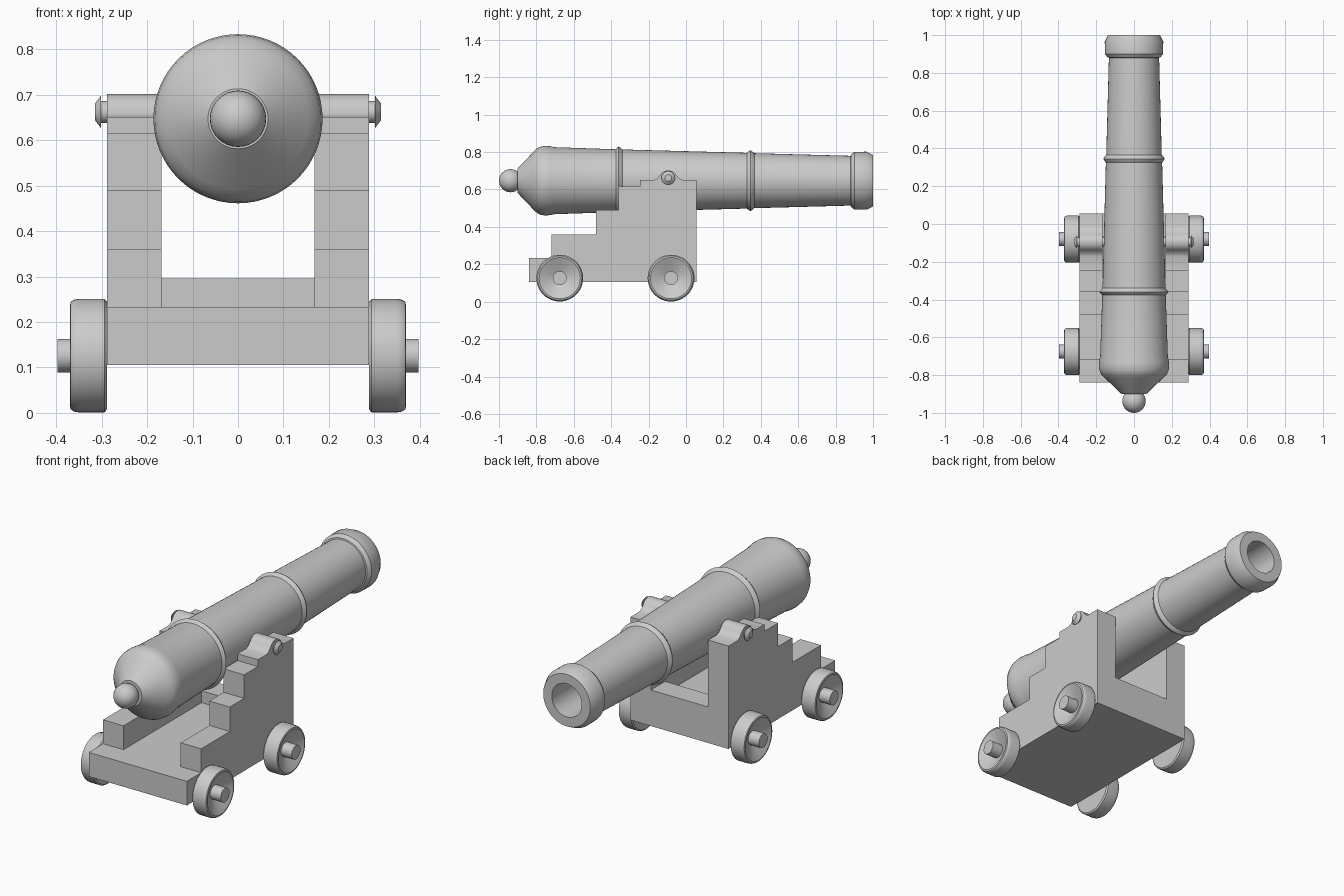
import bpy, bmesh, math
from mathutils import Matrix

cube = bpy.data.objects.get("Cube")
if cube:
    bpy.data.objects.remove(cube, do_unlink=True)

grey = bpy.data.materials.new("plain grey")
grey.use_nodes = True
grey.diffuse_color = (0.6, 0.6, 0.6, 1)
grey.node_tree.nodes["Principled BSDF"].inputs["Base Color"].default_value = (0.6, 0.6, 0.6, 1)


def finish(name, bm, smooth=False):
    bmesh.ops.recalc_face_normals(bm, faces=bm.faces)
    mesh = bpy.data.meshes.new(name)
    bm.to_mesh(mesh)
    bm.free()
    mesh.materials.append(grey)
    obj = bpy.data.objects.new(name, mesh)
    bpy.context.collection.objects.link(obj)
    if smooth:
        bpy.ops.object.select_all(action='DESELECT')
        bpy.context.view_layer.objects.active = obj
        obj.select_set(True)
        bpy.ops.object.shade_smooth_by_angle(angle=math.radians(32))
    return obj


def lathe(name, profile, matrix, steps=48):
    """Spin (distance along axis, radius) points about local z."""
    bm = bmesh.new()
    verts = [bm.verts.new((r, 0, d)) for d, r in profile]
    edges = [bm.edges.new(pair) for pair in zip(verts, verts[1:])]
    bmesh.ops.spin(bm, geom=verts + edges, cent=(0, 0, 0), axis=(0, 0, 1),
                   angle=math.tau, steps=steps)
    bmesh.ops.remove_doubles(bm, verts=bm.verts, dist=0.0002)
    bm.transform(matrix)
    return finish(name, bm, True)


def slab(name, outline, x0, x1):
    """Extrude a (y, z) outline sideways from x0 to x1."""
    bm = bmesh.new()
    face = bm.faces.new([bm.verts.new((x0, y, z)) for y, z in outline])
    out = bmesh.ops.extrude_face_region(bm, geom=[face])
    moved = [v for v in out["geom"] if isinstance(v, bmesh.types.BMVert)]
    bmesh.ops.translate(bm, verts=moved, vec=(x1 - x0, 0, 0))
    return finish(name, bm, True)


def box(name, x, y0, y1, z0, z1):
    return slab(name, [(y0, z0), (y1, z0), (y1, z1), (y0, z1)], -x, x)


AXIS_Z, TRUNNION_Y, TRUNNION_Z = 0.647, -0.095, 0.662
INNER, OUTER, BOTTOM, FLOOR, BACK = 0.168, 0.288, 0.105, 0.233, 0.055

# Barrel with breech, reinforcing rings, muzzle swell and hollow bore
along_y = Matrix.Translation((0, 0, AXIS_Z)) @ Matrix.Rotation(-math.pi / 2, 4, 'X')
lathe("barrel", [
    (-0.9, 0), (-0.9, 0.066), (-0.815, 0.155), (-0.795, 0.174), (-0.775, 0.183),
    (-0.75, 0.186), (-0.725, 0.184), (-0.7, 0.179), (-0.375, 0.168),
    (-0.367, 0.178), (-0.36, 0.183), (-0.353, 0.178), (-0.34, 0.167),
    (0.325, 0.149), (0.338, 0.159), (0.345, 0.162), (0.352, 0.159), (0.365, 0.147),
    (0.88, 0.133), (0.882, 0.14), (0.9, 0.154), (0.965, 0.155), (1, 0.138),
    (1, 0.088), (0.4, 0.088), (0.4, 0)], along_y, 64)

# Round knob behind the breech
knob = bmesh.new()
bmesh.ops.create_uvsphere(knob, u_segments=32, v_segments=16, radius=0.062)
knob.transform(Matrix.Translation((0, -0.938, AXIS_Z)) @ Matrix.Rotation(math.pi / 2, 4, 'X'))
finish("breech_knob", knob, True)

# Carriage floor and rear cross bar
box("carriage_floor", OUTER, -0.84, BACK, BOTTOM, FLOOR)
box("cross_bar", INNER, -0.065, BACK, FLOOR, 0.296)

# Stepped cheeks with a rounded cap over the trunnion
cap = [(TRUNNION_Y + 0.05 * math.cos(a), 0.652 + 0.05 * math.sin(a))
       for a in (math.radians(150 - 10 * i) for i in range(13))]
cheek = [(-0.72, FLOOR), (-0.72, 0.36), (-0.48, 0.36), (-0.48, 0.49),
         (-0.36, 0.49), (-0.36, 0.615), (-0.245, 0.615), (-0.245, 0.651),
         (-0.172, 0.651), (-0.155, 0.658)] + cap + [
         (-0.035, 0.658), (-0.018, 0.651), (BACK, 0.651), (BACK, FLOOR)]

wheel = [(0.288, 0), (0.288, 0.118), (0.294, 0.125), (0.35, 0.125), (0.361, 0.123),
         (0.368, 0.118), (0.37, 0.11), (0.335, 0.037), (0.397, 0.037), (0.397, 0)]
trunnion = [(0.12, 0), (0.12, 0.024), (0.301, 0.024), (0.301, 0.036),
            (0.315, 0.018), (0.315, 0)]

for side, sign in (("left", 1), ("right", -1)):
    slab(side + "_cheek", cheek, sign * INNER, sign * OUTER)
    outward = Matrix.Rotation(sign * math.pi / 2, 4, 'Y')
    lathe(side + "_trunnion", trunnion,
          Matrix.Translation((0, TRUNNION_Y, TRUNNION_Z)) @ outward, 32)
    for end, y in (("front", -0.675), ("rear", -0.08)):
        lathe(f"{side}_{end}_wheel", wheel, Matrix.Translation((0, y, 0.126)) @ outward)
